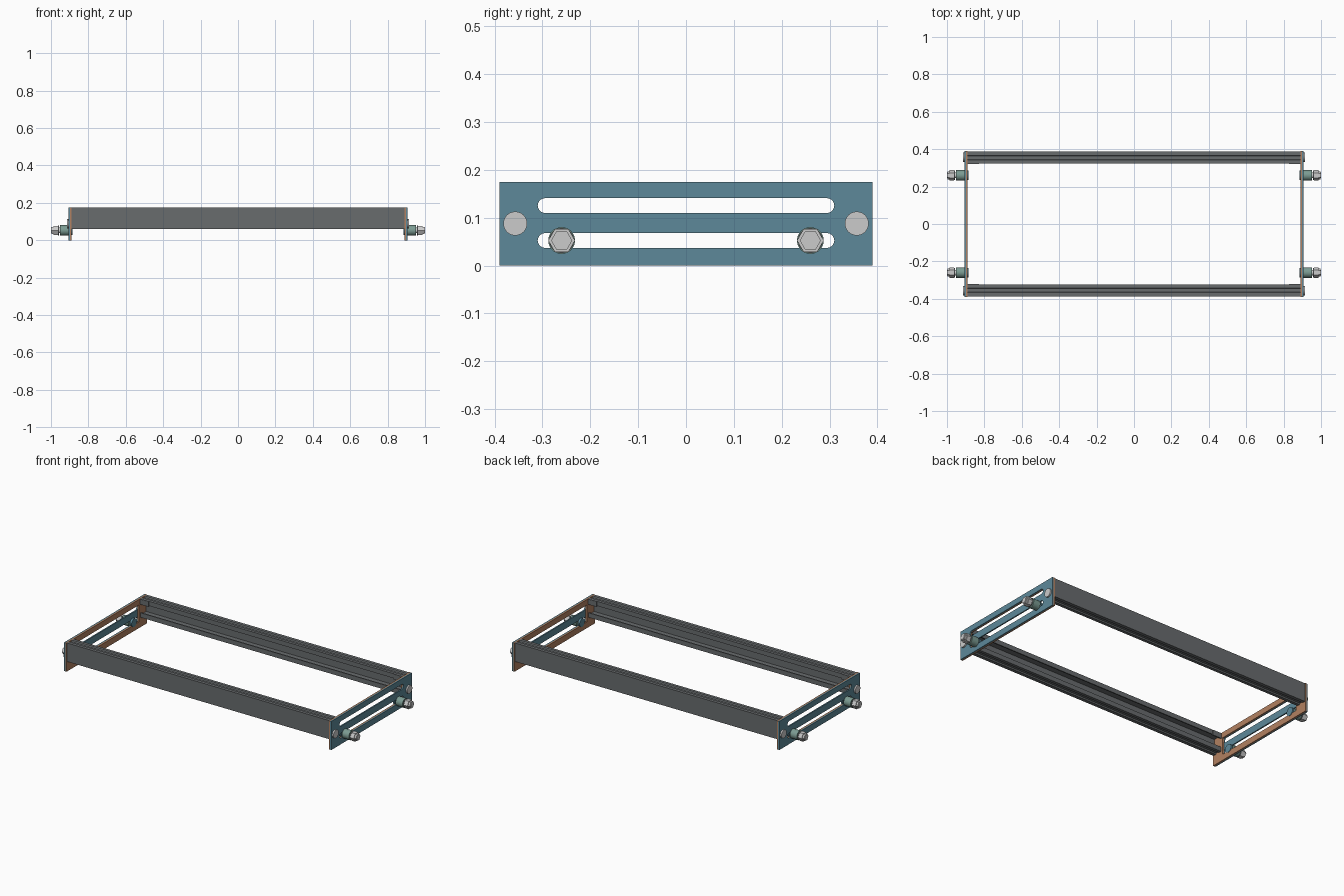
import bpy, bmesh, math
from mathutils import Vector

if "Cube" in bpy.data.objects:
    bpy.data.objects.remove(bpy.data.objects["Cube"])


def material(name, rgb):
    m = bpy.data.materials.new(name)
    m.diffuse_color = (*rgb, 1)
    m.use_nodes = True
    m.node_tree.nodes["Principled BSDF"].inputs["Base Color"].default_value = m.diffuse_color
    return m


BLUE = material("blue_steel", (0.11, 0.25, 0.32))
ORANGE = material("copper_edge", (0.45, 0.22, 0.12))
GREEN = material("green_sleeve", (0.2, 0.33, 0.29))
DARK = material("dark_grey", (0.14, 0.15, 0.155))


def finish(name, bm, mat=None, smooth=False):
    bmesh.ops.recalc_face_normals(bm, faces=bm.faces)
    me = bpy.data.meshes.new(name)
    bm.to_mesh(me)
    bm.free()
    ob = bpy.data.objects.new(name, me)
    bpy.context.collection.objects.link(ob)
    if mat:
        me.materials.append(mat)
    if smooth:
        bpy.ops.object.select_all(action='DESELECT')
        ob.select_set(True)
        bpy.context.view_layer.objects.active = ob
        bpy.ops.object.shade_smooth_by_angle(angle=math.radians(30))
    return ob


def prism(name, loops, x0, x1, mat=None, smooth=False):
    """Extrude (y, z) outlines along x; later loops are holes."""
    bm = bmesh.new()
    edges = []
    for loop in loops:
        vs = [bm.verts.new((x0, y, z)) for y, z in loop]
        edges += [bm.edges.new((vs[i - 1], vs[i])) for i in range(len(vs))]
    if len(loops) == 1:
        faces = [bm.faces.new(vs)]
    else:
        res = bmesh.ops.triangle_fill(bm, edges=edges, use_beauty=True)
        faces = [g for g in res["geom"] if isinstance(g, bmesh.types.BMFace)]
        flat = bmesh.ops.dissolve_limit(bm, angle_limit=0.01, verts=bm.verts[:], edges=bm.edges[:])
        faces = bm.faces[:]
    ext = bmesh.ops.extrude_face_region(bm, geom=faces, use_keep_orig=True)
    moved = [g for g in ext["geom"] if isinstance(g, bmesh.types.BMVert)]
    bmesh.ops.translate(bm, vec=Vector((x1 - x0, 0, 0)), verts=moved)
    return finish(name, bm, mat, smooth)


def rect(y0, y1, z0, z1):
    return [(y0, z0), (y1, z0), (y1, z1), (y0, z1)]


def ring(y, z, r, n, turn=0.0):
    return [(y + r * math.cos(turn + 2 * math.pi * i / n),
             z + r * math.sin(turn + 2 * math.pi * i / n)) for i in range(n)]


def slot(z, r=0.0155, half=0.31, n=10):
    c = half - r
    right = [(c + r * math.cos(a), z + r * math.sin(a))
             for a in [-math.pi / 2 + math.pi * i / n for i in range(n + 1)]]
    return right + [(-y, 2 * z - w) for y, w in right]


# lipped channel rails, open toward the inside (u = distance inward)
half = [(0, 0.118), (0, 0.175), (0.02, 0.175), (0.024, 0.168), (0.042, 0.168),
        (0.046, 0.175), (0.064, 0.175), (0.064, 0.147), (0.057, 0.147),
        (0.057, 0.16), (0.008, 0.16)]
profile = half + [(u, 0.236 - z) for u, z in reversed(half[1:])]
for s, side in ((-1, "front"), (1, "back")):
    prism(side + "_rail", [[(s * (0.387 - u), z) for u, z in profile]], -0.89, 0.89, DARK)

for sx, end in ((-1, "left"), (1, "right")):
    # slotted end plate with a copper inner frame
    plate = rect(-0.39, 0.39, 0, 0.175)
    prism(end + "_plate", [plate, slot(0.1255), slot(0.0525)], sx * 0.898, sx * 0.906, BLUE)
    prism(end + "_inner_frame", [plate, rect(-0.31, 0.31, 0.037, 0.141)],
          sx * 0.889, sx * 0.898, ORANGE)
    for sy, side in ((-1, "front"), (1, "back")):
        tag = f"{end}_{side}_"
        # rail fixing disc and joining bracket
        prism(tag + "fixing_head", [ring(sy * 0.357, 0.088, 0.025, 32)],
              sx * 0.906, sx * 0.915, None, True)
        prism(tag + "bracket", [rect(*sorted((sy * 0.32, sy * 0.327)), 0.142, 0.174)],
              sx * 0.83, sx * 0.889, DARK)
        # adjuster: inner head, sleeve, washer, hex nut, stud end
        y, z = sy * 0.26, 0.0525
        prism(tag + "inner_head", [ring(y, z, 0.025, 32)], sx * 0.886, sx * 0.898, BLUE, True)
        prism(tag + "sleeve", [ring(y, z, 0.028, 32)], sx * 0.906, sx * 0.953, GREEN, True)
        prism(tag + "stud", [ring(y, z, 0.0145, 24)], sx * 0.895, sx * 1.0, None, True)
        prism(tag + "washer", [ring(y, z, 0.026, 32)], sx * 0.957, sx * 0.962, DARK, True)
        prism(tag + "hex_nut", [ring(y, z, 0.028, 6)], sx * 0.962, sx * 0.986)
        prism(tag + "hex_cap", [ring(y, z, 0.022, 6)], sx * 0.986, sx * 0.997)
